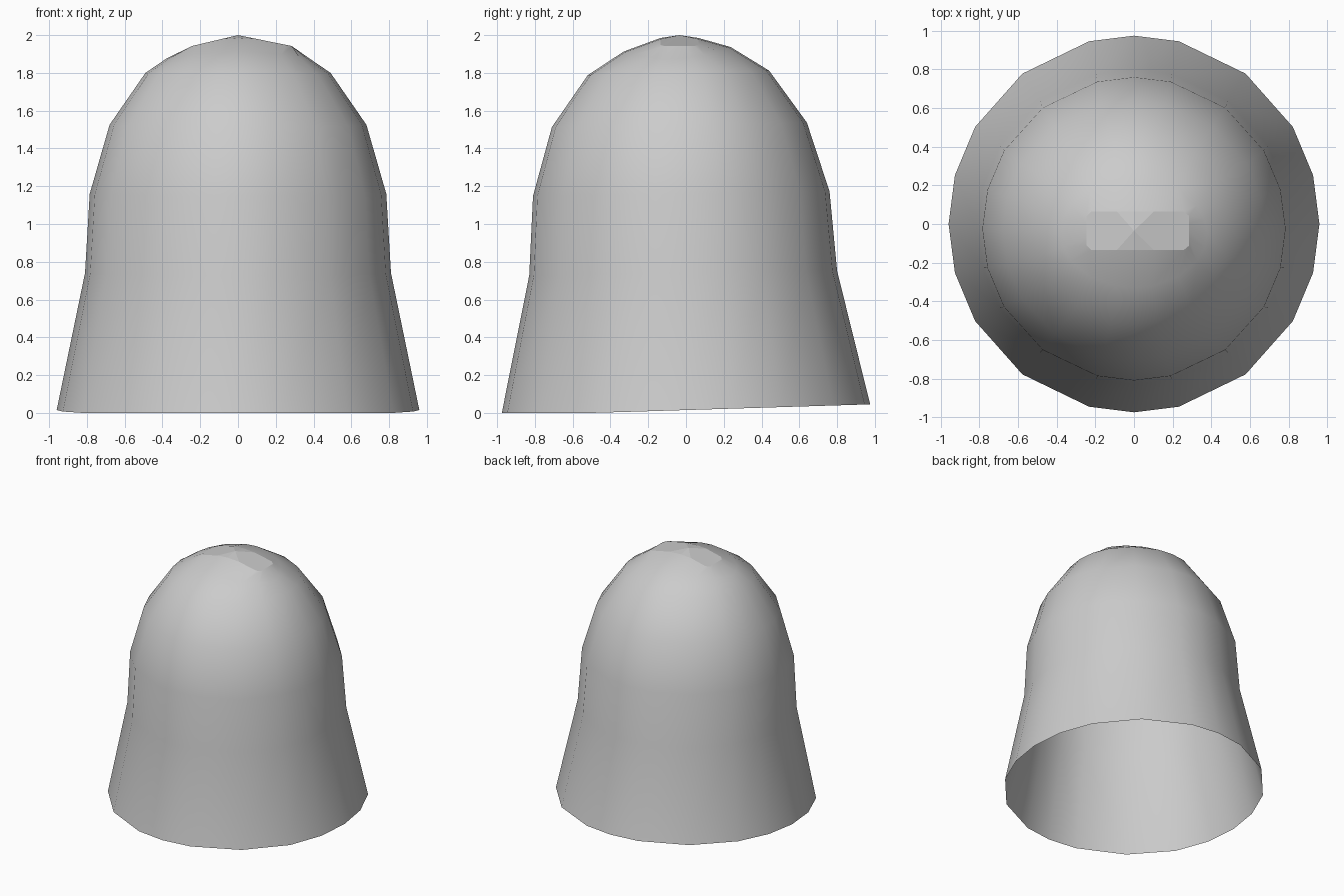
import bpy, bmesh
from math import sin, cos, radians

cube = bpy.data.objects.get("Cube")
if cube:
    bpy.data.objects.remove(cube)

grey = bpy.data.materials.new("light grey")
grey.use_nodes = True
colour = (0.6, 0.6, 0.6, 1)
grey.diffuse_color = colour
grey.node_tree.nodes["Principled BSDF"].inputs["Base Color"].default_value = colour

# Twenty uneven directions, mirrored from one quarter
quarter = [0, 15, 31, 53, 76]
angles = quarter + [90] + [180 - a for a in quarter[:0:-1]]
angles += [a + 180 for a in angles]

# Rings of the bell: x radius, y radius, y centre, z at the sides, z at front and back
rings = [
    (0.81, 0.815, -0.015, 0.74, 0.74),
    (0.785, 0.785, -0.025, 1.16, 1.16),
    (0.68, 0.675, -0.035, 1.525, 1.525),
    (0.49, 0.48, -0.04, 1.80, 1.80),
    (0.38, 0.283, -0.047, 1.875, 1.925),
]


def clamp(v):
    return max(-1, min(1, v))


bm = bmesh.new()

# Slightly lifted bottom rim
loops = [[]]
for a in angles:
    x, y = 0.96 * cos(radians(a)), 0.975 * sin(radians(a))
    loops[0].append(bm.verts.new((x, y, max(0, 0.015 + 0.031 * y))))

# Body rings, tilted up a little towards the back
for rx, ry, cy, z_side, z_end in rings:
    loop = []
    for a in angles:
        c, s = cos(radians(a)), sin(radians(a))
        z = z_side * c * c + z_end * s * s + 0.012 * s
        loop.append(bm.verts.new((rx * c, cy + ry * s, z)))
    loops.append(loop)

# Rectangular crown strip, falling from its centre to both ends
crown = []
for a in angles:
    u, v = clamp(1.5 * cos(radians(a))), clamp(1.5 * sin(radians(a)))
    z = 2 - max(0.058 * abs(u), 0.015 * abs(v))
    crown.append(bm.verts.new((0.02 * abs(u) + 0.265 * u, -0.035 + 0.1 * v, z)))
loops.append(crown)

n = len(angles)
for low, high in zip(loops, loops[1:]):
    for i in range(n):
        j = (i + 1) % n
        face = bm.faces.new((low[i], low[j], high[j], high[i]))
        face.smooth = True
peak = bm.verts.new((0, -0.035, 2))
for i in range(n):
    bm.faces.new((crown[i], crown[(i + 1) % n], peak))

mesh = bpy.data.meshes.new("bell_shell")
bm.to_mesh(mesh)
bm.free()
mesh.materials.append(grey)
shell = bpy.data.objects.new("bell_shell", mesh)
bpy.context.collection.objects.link(shell)
